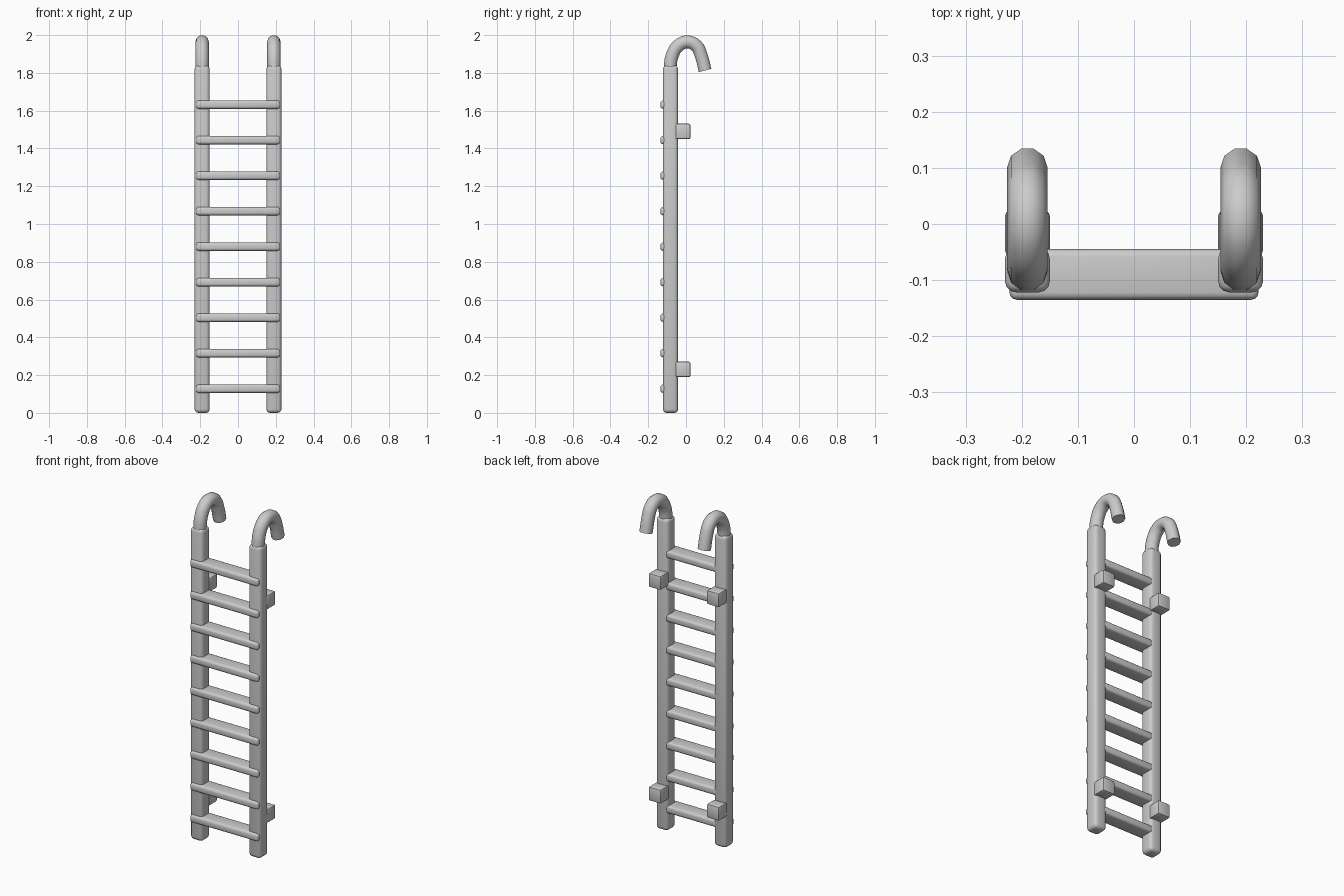
import bpy
import bmesh
from math import radians
from mathutils import Vector

cube = bpy.data.objects.get("Cube")
if cube:
    bpy.data.objects.remove(cube, do_unlink=True)

GREY = (0.6, 0.6, 0.6, 1.0)
metal = bpy.data.materials.new("grey_metal")
metal.use_nodes = True
metal.diffuse_color = GREY
metal.node_tree.nodes["Principled BSDF"].inputs["Base Color"].default_value = GREY


def finish(obj):
    """Apply the colour and smooth shading with sharp cap edges."""
    if not obj.data.materials:
        obj.data.materials.append(metal)
    bpy.ops.object.select_all(action='DESELECT')
    obj.select_set(True)
    bpy.context.view_layer.objects.active = obj
    bpy.ops.object.shade_smooth_by_angle(angle=radians(40))


def rounded_box(name, low, high, bevel, segments=3):
    """Box between two corners with rounded edges."""
    low, high = Vector(low), Vector(high)
    mesh = bpy.data.meshes.new(name)
    bm = bmesh.new()
    bmesh.ops.create_cube(bm, size=1)
    bmesh.ops.scale(bm, vec=high - low, verts=bm.verts)
    bmesh.ops.translate(bm, vec=(low + high) / 2, verts=bm.verts)
    bmesh.ops.bevel(bm, geom=bm.edges[:], offset=bevel, segments=segments,
                    profile=0.5, affect='EDGES')
    bm.to_mesh(mesh)
    bm.free()
    obj = bpy.data.objects.new(name, mesh)
    bpy.context.collection.objects.link(obj)
    finish(obj)


def hook(name, x, path, radius):
    """Round tube swept along a smooth curve, with flat ends."""
    curve = bpy.data.curves.new(name, 'CURVE')
    curve.dimensions = '3D'
    curve.bevel_depth = radius
    curve.bevel_resolution = 3
    curve.resolution_u = 4
    curve.use_fill_caps = True
    spline = curve.splines.new('BEZIER')
    spline.bezier_points.add(len(path) - 1)
    for point, (y, z) in zip(spline.bezier_points, path):
        point.co = (x, y, z)
        point.handle_left_type = point.handle_right_type = 'AUTO'
    obj = bpy.data.objects.new(name, curve)
    bpy.context.collection.objects.link(obj)
    bpy.ops.object.select_all(action='DESELECT')
    obj.select_set(True)
    bpy.context.view_layer.objects.active = obj
    bpy.ops.object.convert(target='MESH')
    finish(bpy.context.view_layer.objects.active)


HOOK_PATH = [(-0.083, 1.80), (-0.083, 1.84), (-0.072, 1.895), (-0.042, 1.943),
             (0.008, 1.964), (0.055, 1.943), (0.081, 1.89), (0.101, 1.813)]

# Rails, hooks and wall spacers on both sides
for side, sign in (("left", 1), ("right", -1)):
    x = 0.19 * sign
    rounded_box(f"{side}_rail", (x - 0.04, -0.122, 0), (x + 0.04, -0.042, 1.84), 0.02)
    hook(f"{side}_hook", x, HOOK_PATH, 0.036)
    for label, z in (("lower", 0.23), ("upper", 1.49)):
        rounded_box(f"{side}_{label}_spacer", (x - 0.04, -0.055, z - 0.041),
                    (x + 0.04, 0.023, z + 0.041), 0.008, 2)

# Rungs
for i in range(9):
    z = 0.128 + 0.188 * i
    rounded_box(f"rung_{i + 1}", (-0.222, -0.135, z - 0.022),
                (0.222, -0.045, z + 0.022), 0.013)
